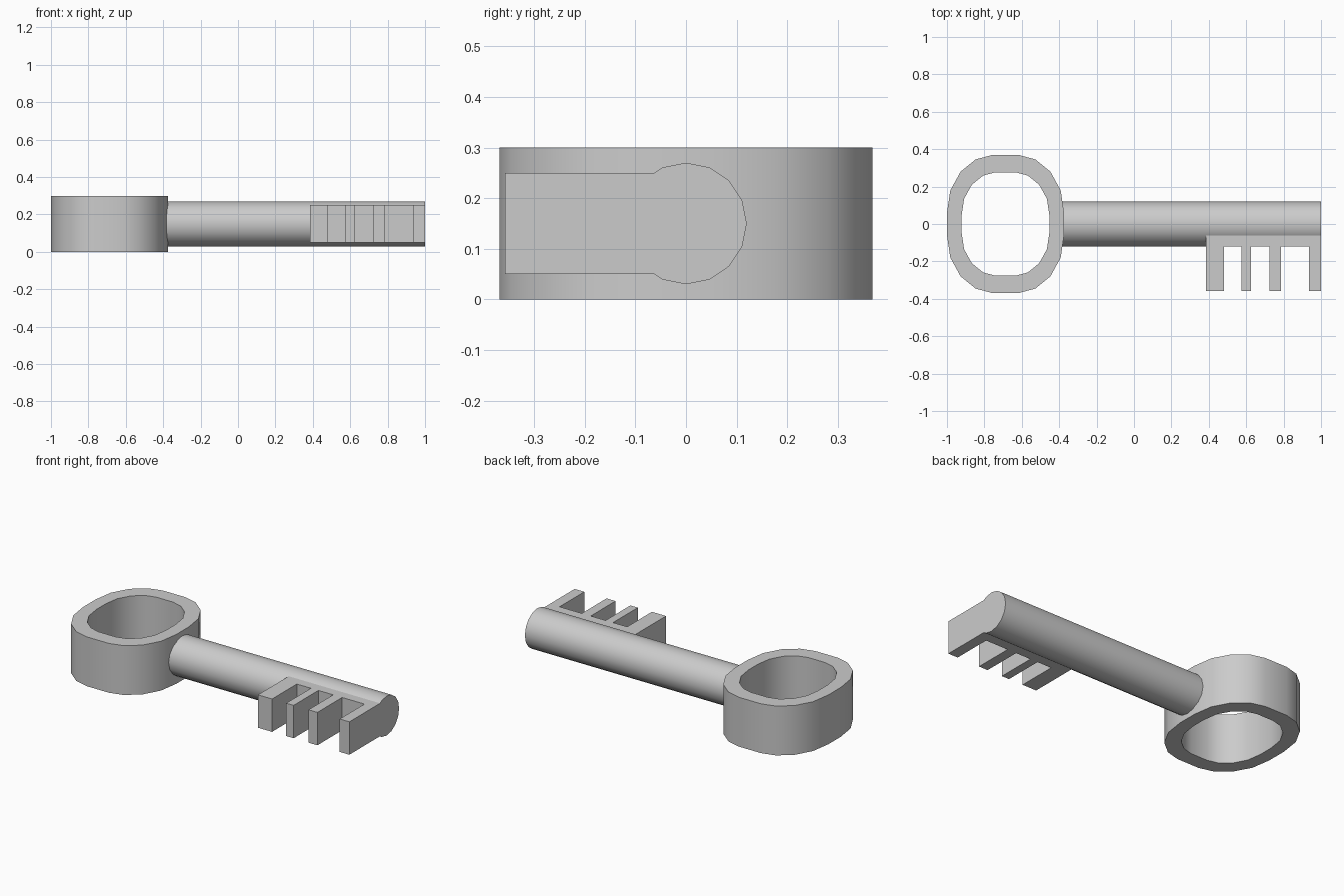
import bpy, bmesh, math
from mathutils import Matrix

cube = bpy.data.objects.get("Cube")
if cube:
    bpy.data.objects.remove(cube, do_unlink=True)

metal = bpy.data.materials.new("light grey metal")
metal.use_nodes = True
GREY = (0.6, 0.6, 0.6, 1)
metal.diffuse_color = GREY
metal.node_tree.nodes["Principled BSDF"].inputs["Base Color"].default_value = GREY


def finish(name, bm, smooth_angle):
    """Turn a bmesh into a named object, smooth across shallow edges only."""
    bmesh.ops.recalc_face_normals(bm, faces=bm.faces)
    mesh = bpy.data.meshes.new(name)
    bm.to_mesh(mesh)
    bm.free()
    mesh.materials.append(metal)
    obj = bpy.data.objects.new(name, mesh)
    bpy.context.collection.objects.link(obj)
    bpy.ops.object.select_all(action='DESELECT')
    obj.select_set(True)
    bpy.context.view_layer.objects.active = obj
    bpy.ops.object.shade_smooth_by_angle(angle=math.radians(smooth_angle))
    return obj


# Bow: a rounded oval ring, mirrored from one quadrant
BOW_X, BOW_TOP, INNER = -0.687, 0.3, 0.75
quadrant = [(0.313, 0.06), (0.295, 0.18), (0.24, 0.28), (0.16, 0.345), (0.075, 0.368)]
half = quadrant + [(-x, y) for x, y in reversed(quadrant)]
outline = half + [(-x, -y) for x, y in half]

bm = bmesh.new()
rings = [[bm.verts.new((BOW_X + x * s, y * s, z)) for x, y in outline]
         for s, z in ((1, 0), (1, BOW_TOP), (INNER, BOW_TOP), (INNER, 0))]
count = len(outline)
for k in range(4):
    a, b = rings[k], rings[(k + 1) % 4]
    for i in range(count):
        j = (i + 1) % count
        bm.faces.new((a[i], a[j], b[j], b[i]))
finish("bow_ring", bm, 35)

# Shaft: a round rod running from inside the bow wall to the tip
START, END, RADIUS, AXIS_Z = -0.42, 1.0, 0.12, 0.15
bm = bmesh.new()
bmesh.ops.create_cone(
    bm, cap_ends=True, segments=16, radius1=RADIUS, radius2=RADIUS, depth=END - START,
    matrix=Matrix.Translation(((START + END) / 2, 0, AXIS_Z)) @ Matrix.Rotation(math.pi / 2, 4, 'Y'))
finish("shaft", bm, 35)

# Bit: a comb outline of four teeth on a spine, extruded upward
teeth = [(0.385, 0.48), (0.575, 0.625), (0.725, 0.785), (0.935, 1.0)]
BACK, ROOT, TIP = -0.06, -0.12, -0.358
comb = [(teeth[0][0], BACK)]
for n, (x0, x1) in enumerate(teeth):
    if n:
        comb.append((x0, ROOT))
    comb += [(x0, TIP), (x1, TIP)]
    if n < len(teeth) - 1:
        comb.append((x1, ROOT))
comb.append((teeth[-1][1], BACK))

bm = bmesh.new()
base = bm.faces.new([bm.verts.new((x, y, 0.05)) for x, y in comb])
top = bmesh.ops.extrude_face_region(bm, geom=[base], use_keep_orig=True)["geom"]
bmesh.ops.translate(bm, vec=(0, 0, 0.2), verts=[v for v in top if isinstance(v, bmesh.types.BMVert)])
finish("bit_teeth", bm, 30)
